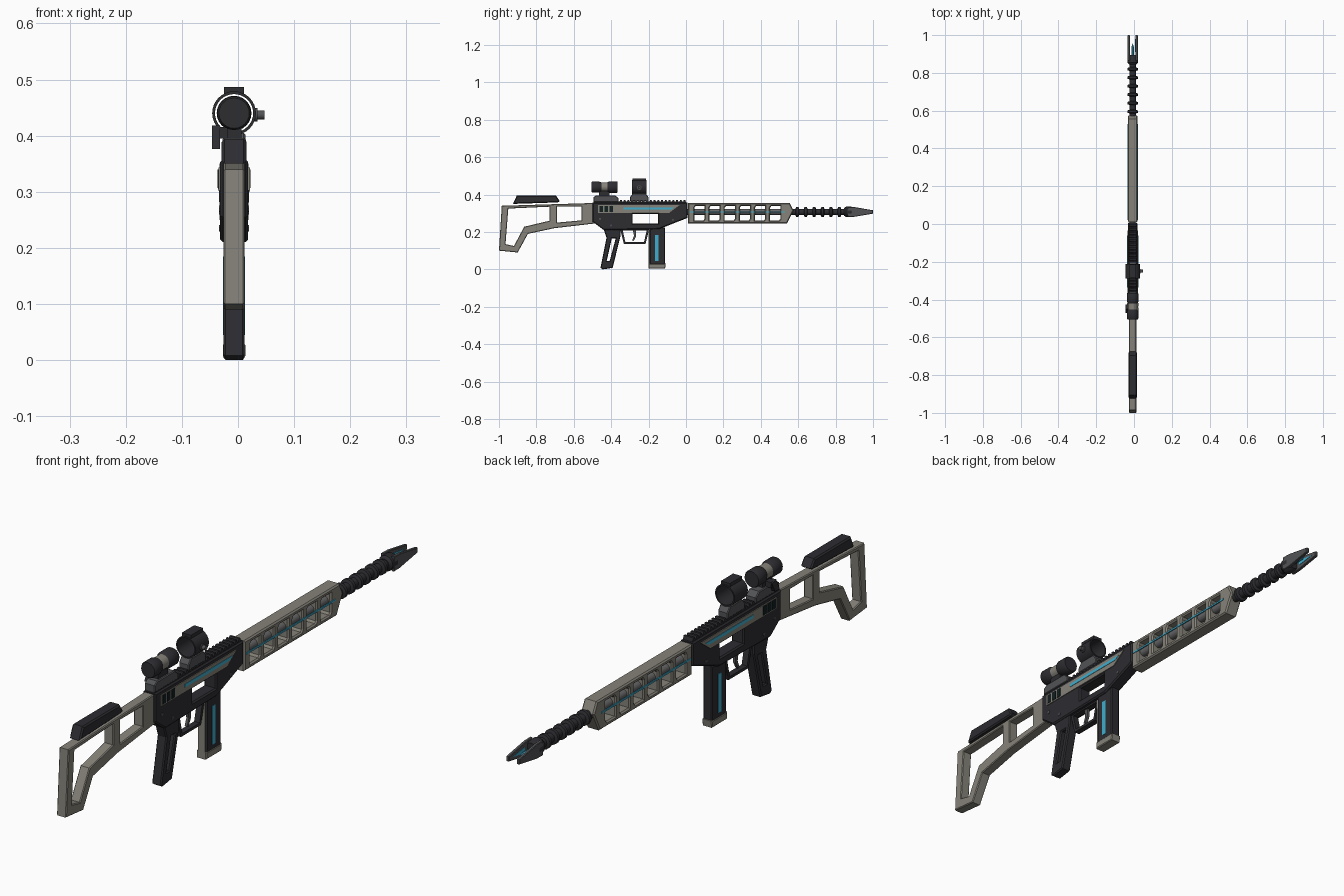
import bpy, bmesh, math
from mathutils import Matrix

if "Cube" in bpy.data.objects:
    bpy.data.objects.remove(bpy.data.objects["Cube"])

CX = -0.007   # centre plane of the rifle
BZ = 0.307    # barrel axis height


def material(name, rgb):
    m = bpy.data.materials.new(name)
    m.diffuse_color = (*rgb, 1)
    m.use_nodes = True
    m.node_tree.nodes["Principled BSDF"].inputs["Base Color"].default_value = m.diffuse_color
    return m


DARK = material("charcoal", (0.026, 0.026, 0.031))
BLACK = material("black_green", (0.006, 0.014, 0.015))
GREY = material("warm_grey", (0.235, 0.225, 0.19))
STEEL = material("steel_grey", (0.085, 0.086, 0.092))
BARREL = material("barrel_grey", (0.13, 0.13, 0.135))
BLUE = material("glow_blue", (0.05, 0.42, 0.62))


def finish(name, bm, mat):
    bmesh.ops.remove_doubles(bm, verts=bm.verts, dist=1e-5)
    bmesh.ops.recalc_face_normals(bm, faces=bm.faces)
    me = bpy.data.meshes.new(name)
    bm.to_mesh(me)
    bm.free()
    me.materials.clear()
    me.materials.append(mat)
    ob = bpy.data.objects.new(name, me)
    bpy.context.collection.objects.link(ob)
    return ob


def prism(name, outline, half, mat, holes=(), x=0.0, bevel=0.0):
    """Side (y, z) outline with through holes, extruded along x."""
    cu = bpy.data.curves.new(name, 'CURVE')
    cu.dimensions = '2D'
    cu.fill_mode = 'BOTH'
    cu.extrude = half - bevel
    cu.bevel_depth = bevel
    cu.bevel_resolution = 0
    cu.offset = -bevel
    for pts in [outline, *holes]:
        sp = cu.splines.new('POLY')
        sp.points.add(len(pts) - 1)
        for p, (y, z) in zip(sp.points, pts):
            p.co = (y, z, 0, 1)
        sp.use_cyclic_u = True
    tmp = bpy.data.objects.new("tmp", cu)
    bpy.context.collection.objects.link(tmp)
    dg = bpy.context.evaluated_depsgraph_get()
    me = bpy.data.meshes.new_from_object(tmp.evaluated_get(dg))
    bm = bmesh.new()
    bm.from_mesh(me)
    bpy.data.objects.remove(tmp)
    bpy.data.meshes.remove(me)
    bm.transform(Matrix(((0, 0, 1, CX + x), (1, 0, 0, 0), (0, 1, 0, 0), (0, 0, 0, 1))))
    for f in bm.faces:
        f.smooth = False
    return finish(name, bm, mat)


def rect(y0, y1, z0, z1):
    return [(y0, z0), (y1, z0), (y1, z1), (y0, z1)]


def lathe(name, profile, mat, z, x=0.0, n=24, tube=False, axis='Y'):
    """Turn (radius, position) points about the y or x axis; axis x is placed at y = profile offset."""
    bm = bmesh.new()
    rings = []
    for r, y in profile:
        rings.append([bm.verts.new((r * math.cos(a), y, r * math.sin(a)))
                      for a in (2 * math.pi * i / n for i in range(n))])
    pairs = list(zip(rings, rings[1:])) + ([(rings[-1], rings[0])] if tube else [])
    for a, b in pairs:
        for i in range(n):
            bm.faces.new((a[i], a[(i + 1) % n], b[(i + 1) % n], b[i]))
    if not tube:
        bm.faces.new(rings[0])
        bm.faces.new(rings[-1])
    if axis == 'X':
        bm.transform(Matrix.Rotation(-math.pi / 2, 4, 'Z'))
        bm.transform(Matrix.Translation((CX + x, -0.25, z)))
    else:
        bm.transform(Matrix.Translation((CX + x, 0, z)))
    ob = finish(name, bm, mat)
    bpy.ops.object.select_all(action='DESELECT')
    ob.select_set(True)
    bpy.context.view_layer.objects.active = ob
    bpy.ops.object.shade_smooth_by_angle(angle=math.radians(35))
    return ob


# Skeleton stock and cheek pad
prism("stock", [(-1, 0.10), (-0.90, 0.09), (-0.845, 0.19), (-0.705, 0.22), (-0.49, 0.245),
                (-0.49, 0.355), (-0.985, 0.34)], 0.019, GREY, bevel=0.003, holes=[
    [(-0.965, 0.135), (-0.92, 0.125), (-0.865, 0.228), (-0.73, 0.26), (-0.73, 0.335), (-0.95, 0.325)],
    [(-0.69, 0.25), (-0.56, 0.262), (-0.56, 0.335), (-0.69, 0.335)]])
prism("cheek_pad", [(-0.925, 0.35), (-0.685, 0.358), (-0.675, 0.365), (-0.695, 0.394), (-0.905, 0.394)],
      0.022, DARK, bevel=0.005)

# Receiver with through window
prism("receiver", [(-0.5, 0.255), (-0.44, 0.21), (-0.145, 0.215), (0.008, 0.275), (0.008, 0.358), (-0.5, 0.358)],
      0.025, DARK, bevel=0.005, holes=[rect(-0.285, -0.15, 0.245, 0.295)])
# Toothed top rail
teeth = []
for i in range(25):
    y = -0.495 + i * 0.02
    teeth += [(y, 0.362), (y + 0.003, 0.371), (y + 0.011, 0.371), (y + 0.014, 0.362)]
prism("top_rail", [(0.005, 0.34), (-0.5, 0.34)] + teeth, 0.019, DARK)

# Side plates, glowing stripes, vents and screws on both sides
for s, side in ((-1, "left"), (1, "right")):
    prism(side + "_plate", [(-0.47, 0.302), (-0.09, 0.302), (-0.035, 0.343), (-0.47, 0.343)],
          0.002, GREY, x=s * 0.026)
    prism(side + "_stripe", [(-0.335, 0.320), (-0.08, 0.320), (-0.06, 0.332), (-0.335, 0.332)],
          0.001, BLUE, x=s * 0.0285)
    for i in range(3):
        y = -0.462 + i * 0.026
        prism(f"{side}_vent_{i}", rect(y, y + 0.019, 0.307, 0.340), 0.001, BLACK, x=s * 0.0285)
    for i, (y, z) in enumerate([(-0.46, 0.27), (-0.40, 0.235), (-0.07, 0.265)]):
        prism(f"{side}_screw_{i}", [(y + 0.006 * math.cos(k), z + 0.006 * math.sin(k)) for k in range(6)],
              0.001, STEEL, x=s * 0.0255)

# Slotted handguard, blue strips along the inner barrel
slots = [[(y, 0.262), (y + 0.048, 0.262), (y + 0.054, 0.27), (y + 0.054, 0.338), (y + 0.006, 0.338), (y, 0.33)]
         for y in (0.045 + 0.081 * i for i in range(6))]
prism("handguard", [(0.01, 0.245), (0.54, 0.245), (0.575, 0.315), (0.555, 0.355), (0.01, 0.355)],
      0.026, GREY, holes=slots, bevel=0.005)
lathe("inner_barrel", [(0.016, 0.0), (0.016, 0.57)], BARREL, BZ)
for s, side in ((-1, "left"), (1, "right")):
    prism(side + "_barrel_strip", rect(0.02, 0.53, BZ - 0.003, BZ + 0.003), 0.002, BLUE, x=s * 0.0265)

# Ringed outer barrel and muzzle
prof = [(0.017, 0.54)]
for i in range(6):
    y = 0.595 + i * 0.045
    prof += [(0.017, y - 0.010), (0.027, y - 0.006), (0.027, y + 0.006), (0.017, y + 0.010)]
lathe("ringed_barrel", prof + [(0.017, 0.86)], DARK, BZ)
lathe("muzzle_collar", [(0.02, 0.845), (0.028, 0.855), (0.028, 0.885), (0.022, 0.895)], DARK, BZ)
for s, side in ((-1, "left"), (1, "right")):
    prism(side + "_prong", [(0.865, BZ - 0.027), (0.90, BZ - 0.026), (1.0, BZ - 0.009),
                            (1.0, BZ + 0.009), (0.90, BZ + 0.026), (0.865, BZ + 0.027)],
          0.006, STEEL, x=s * 0.021, bevel=0.002)
    prism(side + "_prong_glow", [(0.91, BZ - 0.01), (0.98, BZ), (0.91, BZ + 0.01)], 0.001, BLUE, x=s * 0.0145)
lathe("muzzle_emitter", [(0.006, 0.89), (0.006, 0.94), (0.001, 0.955)], BLUE, BZ, n=8)

# Pistol grip, trigger guard and trigger
prism("grip", [(-0.457, 0.008), (-0.445, 0.0), (-0.392, 0.008), (-0.35, 0.18), (-0.35, 0.215), (-0.44, 0.215),
               (-0.425, 0.17)], 0.019, DARK, bevel=0.004,
      holes=[[(-0.424, 0.045), (-0.408, 0.045), (-0.376, 0.165), (-0.397, 0.165)]])
prism("trigger_guard", [(-0.352, 0.215), (-0.332, 0.135), (-0.217, 0.135), (-0.197, 0.215)], 0.011, DARK,
      holes=[[(-0.338, 0.207), (-0.324, 0.145), (-0.225, 0.145), (-0.21, 0.207)]])
prism("trigger", [(-0.285, 0.215), (-0.278, 0.18), (-0.288, 0.155), (-0.28, 0.152), (-0.266, 0.178),
                  (-0.266, 0.215)], 0.005, STEEL)

# Magazine
prism("magazine", rect(-0.195, -0.112, 0.02, 0.225), 0.018, DARK, bevel=0.004)
prism("magazine_spine", rect(-0.2, -0.188, 0.02, 0.21), 0.014, GREY)
prism("magazine_base", [(-0.2, 0.004), (-0.112, 0.004), (-0.108, 0.03), (-0.2, 0.03)], 0.02, GREY, bevel=0.003)
for s, side in ((-1, "left"), (1, "right")):
    prism(side + "_magazine_glow", rect(-0.165, -0.147, 0.045, 0.185), 0.001, BLUE, x=s * 0.0185)

# Tube sight with mount, top cap and side knob
SZ = 0.440
prism("sight_mount", [(-0.30, 0.365), (-0.2, 0.365), (-0.2, 0.385), (-0.215, 0.405), (-0.285, 0.405),
                      (-0.30, 0.385)], 0.02, STEEL, bevel=0.003)
lathe("sight_tube", [(0.039, -0.288), (0.039, -0.212), (0.034, -0.212), (0.034, -0.288)], DARK, SZ, n=32, tube=True)
prism("sight_cap", rect(-0.285, -0.215, 0.474, 0.487), 0.018, DARK)
lathe("sight_knob", [(0.012, 0.036), (0.012, 0.042), (0.008, 0.042), (0.008, 0.054)],
      STEEL, SZ - 0.003, n=16, axis='X')

# Magnifier with grey centre band, mount and lever
prism("magnifier_mount", [(-0.495, 0.36), (-0.36, 0.36), (-0.36, 0.38), (-0.38, 0.396), (-0.48, 0.396),
                          (-0.495, 0.385)], 0.021, STEEL, bevel=0.003)
prism("magnifier_neck", rect(-0.465, -0.41, 0.39, 0.43), 0.013, DARK)
lathe("magnifier_band", [(0.025, -0.46), (0.025, -0.41)], GREY, SZ)
lathe("magnifier_rear", [(0.027, -0.505), (0.030, -0.50), (0.030, -0.465), (0.025, -0.453)], DARK, SZ)
lathe("magnifier_front", [(0.025, -0.42), (0.031, -0.41), (0.031, -0.37), (0.028, -0.365)], DARK, SZ)
prism("mount_lever", [(-0.47, 0.376), (-0.445, 0.376), (-0.425, 0.412), (-0.45, 0.418)], 0.007, DARK, x=-0.032)
prism("lever_pivot", rect(-0.45, -0.425, 0.395, 0.415), 0.012, DARK, x=-0.023)
